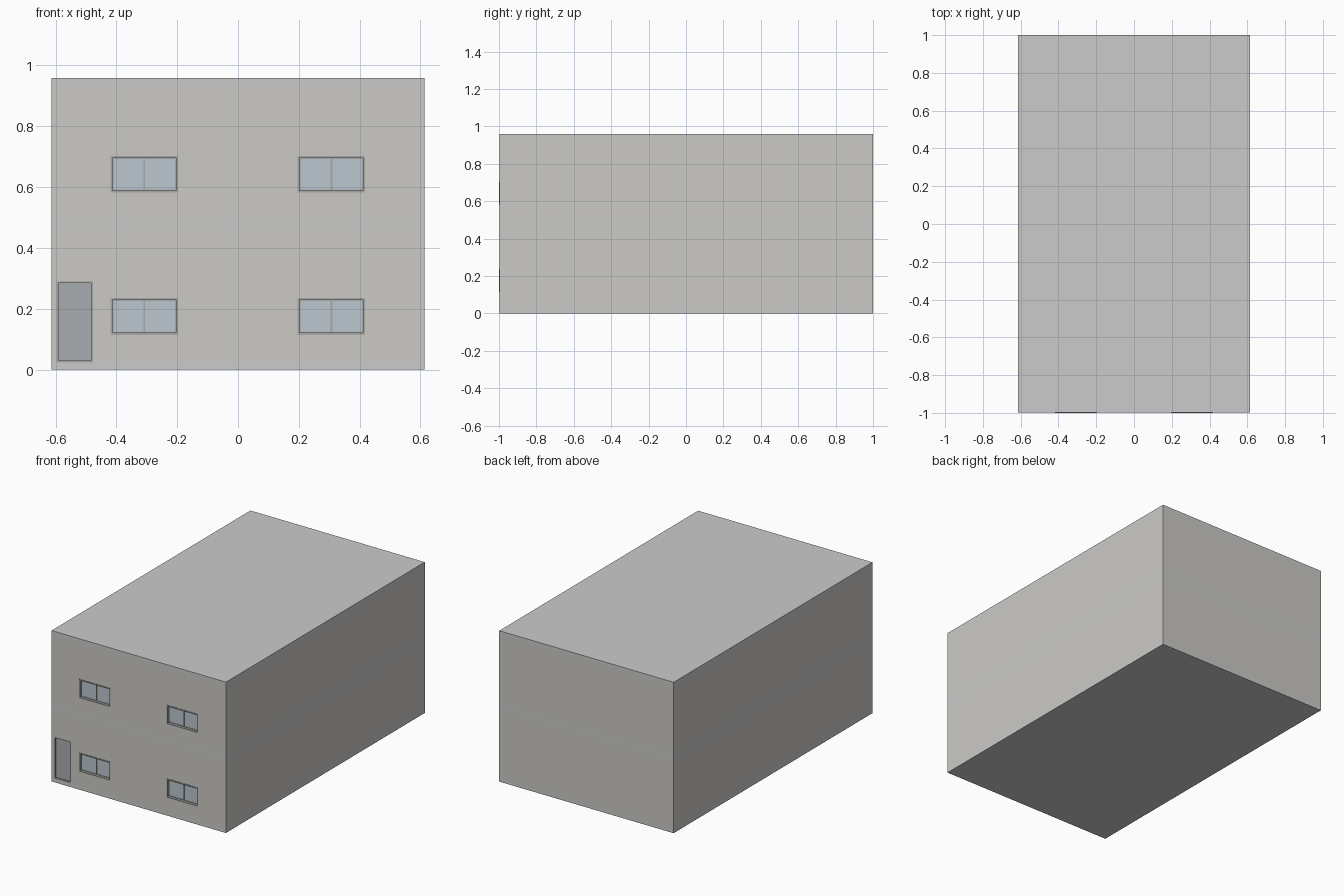
import bpy, bmesh

if "Cube" in bpy.data.objects:
    bpy.data.objects.remove(bpy.data.objects["Cube"])

X, Y = 0.613, 0.997        # half width, half depth of the wall faces
SLAB, STOREY, WALL = 0.0234, 0.4678, 0.0234
FRONT = -1.0               # window frames stand slightly proud of the wall


def material(name, rgb):
    m = bpy.data.materials.new(name)
    m.diffuse_color = (*rgb, 1)
    m.use_nodes = True
    m.node_tree.nodes["Principled BSDF"].inputs["Base Color"].default_value = m.diffuse_color
    return m


PLASTER = material("plaster", (0.60, 0.59, 0.56))
CONCRETE = material("concrete", (0.52, 0.52, 0.51))
FRAME = material("frame_grey", (0.40, 0.40, 0.39))
GLASS = material("glass", (0.50, 0.57, 0.62))
DOOR = material("door_grey", (0.40, 0.42, 0.44))


def finish(name, bm, mat):
    bmesh.ops.recalc_face_normals(bm, faces=bm.faces)
    me = bpy.data.meshes.new(name)
    bm.to_mesh(me)
    bm.free()
    if mat:
        me.materials.append(mat)
    ob = bpy.data.objects.new(name, me)
    bpy.context.collection.objects.link(ob)
    return ob


def box(name, x0, x1, y0, y1, z0, z1, mat=None):
    bm = bmesh.new()
    bmesh.ops.create_cube(bm, size=1)
    for v in bm.verts:
        v.co = (x1 if v.co.x > 0 else x0, y1 if v.co.y > 0 else y0,
                z1 if v.co.z > 0 else z0)
    return finish(name, bm, mat)


def ring(name, u0, u1, v0, v1, t, w0, w1, mat, upright):
    """Rectangular ring of thickness t, extruded along z, or along y if upright."""
    bm = bmesh.new()
    loops = []
    for w in (w0, w1):
        for i in (0, t):
            pts = [(u0 + i, v0 + i), (u1 - i, v0 + i), (u1 - i, v1 - i), (u0 + i, v1 - i)]
            loops.append([bm.verts.new((u, w, v) if upright else (u, v, w)) for u, v in pts])
    for a, b in ((0, 1), (1, 3), (3, 2), (2, 0)):
        for k in range(4):
            n = (k + 1) % 4
            bm.faces.new((loops[a][k], loops[a][n], loops[b][n], loops[b][k]))
    return finish(name, bm, mat)


def cut(wall, x0, x1, z0, z1):
    c = box("opening_cutter", x0, x1, -Y - 0.02, -Y + WALL + 0.02, z0, z1)
    c.hide_render = True
    c.hide_viewport = True
    m = wall.modifiers.new("opening", 'BOOLEAN')
    m.operation = 'DIFFERENCE'
    m.solver = 'EXACT'
    m.object = c


def window(wall, cx, z0):
    x0, x1, z1 = cx - 0.111, cx + 0.111, z0 + 0.121
    cut(wall, x0 + 0.001, x1 - 0.001, z0 + 0.001, z1 - 0.001)
    ring("window_frame", x0, x1, z0, z1, 0.007, FRONT, FRONT + 0.026, FRAME, True)
    # two sashes, each a thin frame with a pane
    for a, b in ((x0 + 0.007, cx), (cx, x1 - 0.007)):
        ring("window_sash", a, b, z0 + 0.007, z1 - 0.007, 0.003,
             FRONT + 0.016, FRONT + 0.023, FRAME, True)
        box("window_pane", a + 0.003, b - 0.003, FRONT + 0.018, FRONT + 0.021,
            z0 + 0.01, z1 - 0.01, GLASS)


# floor and roof slabs
for i, name in enumerate(("ground_slab", "floor_slab", "roof_slab")):
    z = i * STOREY
    box(name, -X, X, -Y, 1.0, z, z + SLAB, CONCRETE)

# walls and windows of each storey
for i, name in enumerate(("lower_walls", "upper_walls")):
    z = i * STOREY
    walls = ring(name, -X, X, -Y, 1.0, WALL, z + SLAB, z + STOREY, PLASTER, False)
    for cx in (-0.308, 0.307):
        window(walls, cx, z + 0.114)
    if i == 0:
        # entrance door with its frame
        x0, x1, z1 = -0.596, -0.477, 0.290
        cut(walls, x0, x1, 0.0, z1)
        ring("door_frame", x0, x1, SLAB, z1, 0.006, -Y, -Y + WALL, FRAME, True)
        box("door_leaf", x0 + 0.006, x1 - 0.006, -Y + 0.012, -Y + 0.02,
            SLAB + 0.006, z1 - 0.006, DOOR)
